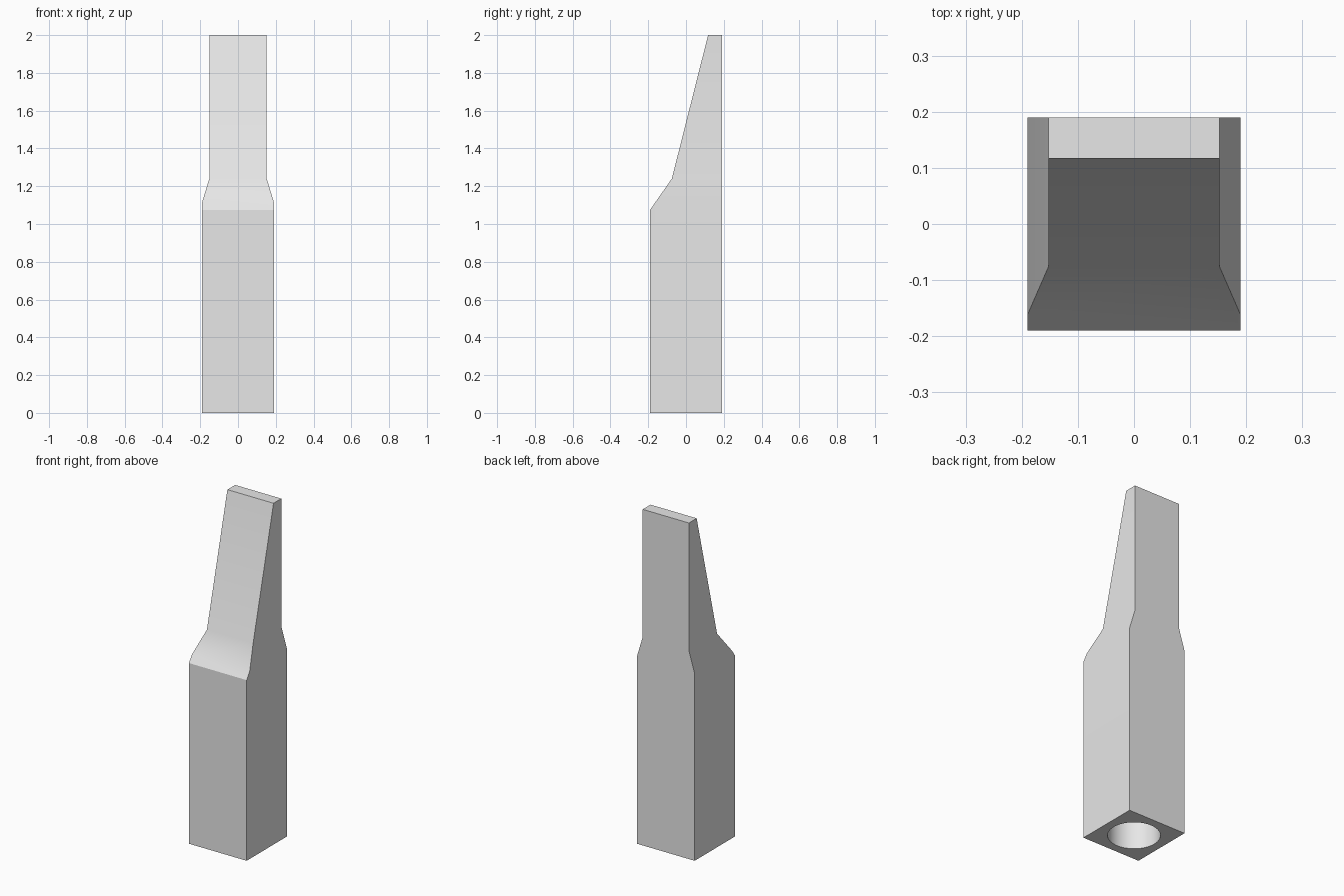
import bpy, bmesh, math
from mathutils import Vector

cube = bpy.data.objects.get("Cube")
if cube:
    bpy.data.objects.remove(cube, do_unlink=True)

grey = bpy.data.materials.new("light_grey")
grey.use_nodes = True
colour = (0.8, 0.8, 0.8, 1)
grey.diffuse_color = colour
grey.node_tree.nodes["Principled BSDF"].inputs["Base Color"].default_value = colour


def make_object(name, bm):
    bmesh.ops.recalc_face_normals(bm, faces=bm.faces)
    mesh = bpy.data.meshes.new(name)
    bm.to_mesh(mesh)
    bm.free()
    mesh.materials.append(grey)
    obj = bpy.data.objects.new(name, mesh)
    bpy.context.collection.objects.link(obj)
    return obj


def prism(name, outline, span):
    """Extrude a closed outline of 3D points along the span vector."""
    bm = bmesh.new()
    face = bm.faces.new([bm.verts.new(p) for p in outline])
    out = bmesh.ops.extrude_face_region(bm, geom=[face])
    verts = [v for v in out["geom"] if isinstance(v, bmesh.types.BMVert)]
    bmesh.ops.translate(bm, verts=verts, vec=Vector(span))
    return make_object(name, bm)


def boolean(obj, cutter, operation):
    cutter.hide_render = True
    mod = obj.modifiers.new(cutter.name, "BOOLEAN")
    mod.operation = operation
    mod.solver = "EXACT"
    mod.object = cutter


# Square shank running up into a sloped blade, as a side profile
side = [(-0.19, 0), (0.19, 0), (0.19, 2), (0.117, 2), (-0.075, 1.24), (-0.19, 1.075)]
body = prism("tapered_body", [(-0.3, y, z) for y, z in side], (0.6, 0, 0))

# Front outline that narrows the blade on both sides
half = [(0.19, -0.1), (0.19, 1.115), (0.152, 1.24), (0.152, 2.1)]
front = half + [(-x, z) for x, z in reversed(half)]
width_trim = prism("width_trim", [(x, -0.4, z) for x, z in front], (0, 0.8, 0))
boolean(body, width_trim, "INTERSECT")

# Round socket in the base
bm = bmesh.new()
bmesh.ops.create_cone(bm, cap_ends=True, segments=64, radius1=0.14, radius2=0.14, depth=1)
bmesh.ops.translate(bm, verts=bm.verts, vec=(0, 0, 0.3))
socket = make_object("socket_cutter", bm)
boolean(body, socket, "DIFFERENCE")

# Apply the cuts and shade: soft bends, crisp corners
bpy.ops.object.select_all(action="DESELECT")
body.select_set(True)
bpy.context.view_layer.objects.active = body
bpy.ops.object.convert(target="MESH")
for cutter in (width_trim, socket):
    bpy.data.objects.remove(cutter, do_unlink=True)
bpy.ops.object.shade_smooth_by_angle(angle=math.radians(30))
weighted = body.modifiers.new("weighted_normals", "WEIGHTED_NORMAL")
weighted.keep_sharp = True
